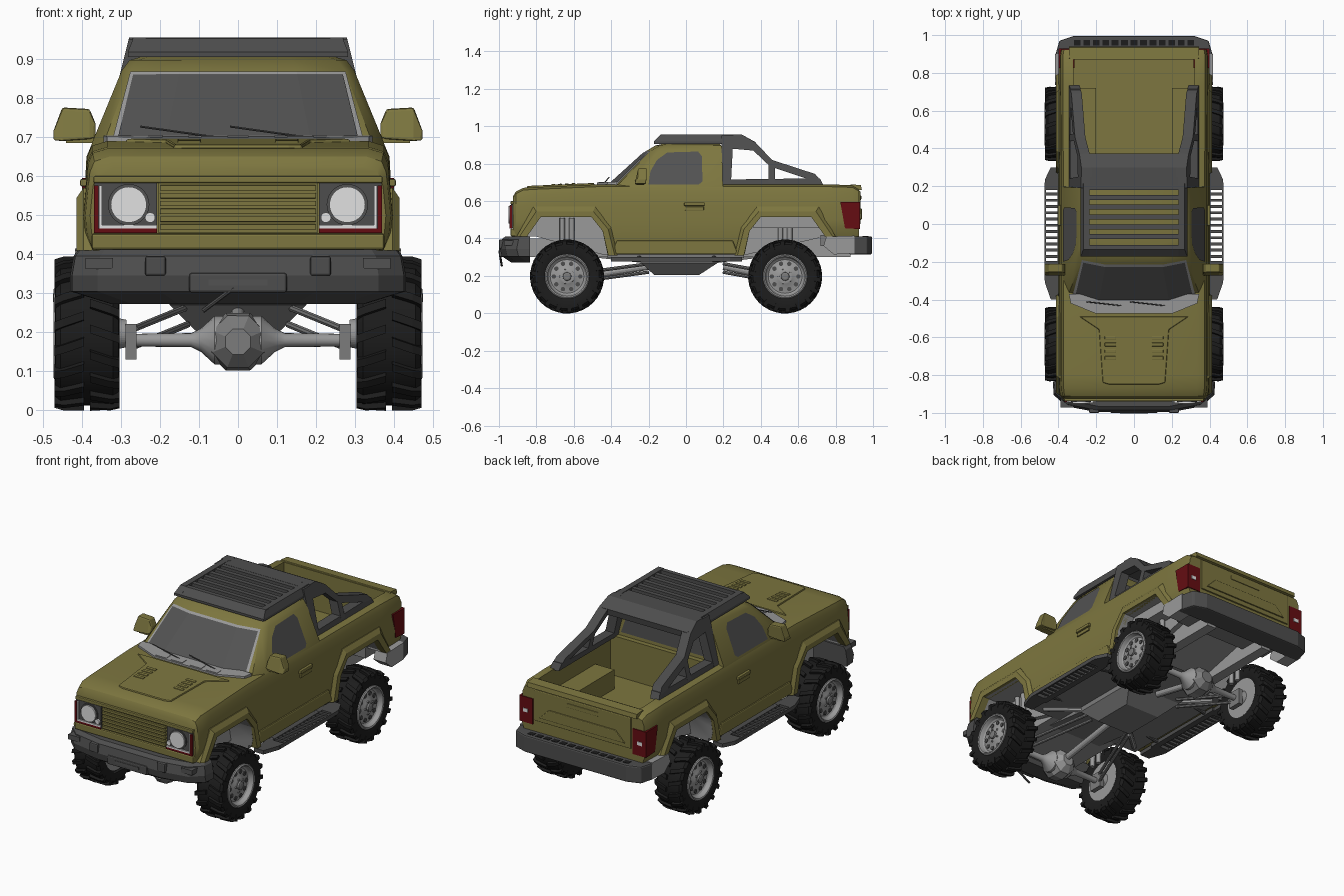
import bpy, bmesh, math
from mathutils import Vector

if bpy.data.objects.get("Cube"):
    bpy.data.objects.remove(bpy.data.objects["Cube"])

def material(name, *rgb):
    m = bpy.data.materials.new(name)
    m.use_nodes = True
    m.diffuse_color = (*rgb, 1)
    m.node_tree.nodes["Principled BSDF"].inputs["Base Color"].default_value = (*rgb, 1)
    return m

OLIVE = material("olive_paint", .205, .182, .05)
DARK = material("dark_grey_metal", .075, .075, .075)
GLASS = material("tinted_glass", .085, .085, .085)
LIGHT = material("light_grey", .32, .32, .32)
MID = material("mid_grey_metal", .20, .20, .20)
TIRE = material("black_rubber", .012, .012, .012)
RED = material("red_lens", .13, .004, .006)
WHITE = material("white_lamp", .75, .75, .75)

# ---- helpers ----
def mk(name, verts, faces, mat, mirror=False, smooth=False, bevel=0):
    verts = [tuple(v) for v in verts]
    if mirror:
        n = len(verts)
        faces = list(faces) + [[i + n for i in reversed(f)] for f in faces]
        verts += [(-x, y, z) for x, y, z in verts]
    me = bpy.data.meshes.new(name)
    me.from_pydata(verts, [], faces)
    bm = bmesh.new()
    bm.from_mesh(me)
    bmesh.ops.recalc_face_normals(bm, faces=bm.faces)
    bm.to_mesh(me)
    bm.free()
    me.materials.append(mat)
    ob = bpy.data.objects.new(name, me)
    bpy.context.scene.collection.objects.link(ob)
    if bevel:
        mod = ob.modifiers.new("bevel", "BEVEL")
        mod.width, mod.segments = bevel, 2
    if smooth:
        smooth_shade(ob)
    return ob

def activate(ob):
    bpy.ops.object.select_all(action="DESELECT")
    ob.select_set(True)
    bpy.context.view_layer.objects.active = ob

def smooth_shade(ob):
    activate(ob)
    bpy.ops.object.shade_smooth_by_angle(angle=math.radians(30))

def loft(name, rings, mat, caps=True, **kw):
    n = len(rings[0])
    faces = [[k * n + i, k * n + (i + 1) % n, (k + 1) * n + (i + 1) % n, (k + 1) * n + i]
             for k in range(len(rings) - 1) for i in range(n)]
    if caps:
        faces += [list(range(n))[::-1], [(len(rings) - 1) * n + i for i in range(n)]]
    return mk(name, [p for r in rings for p in r], faces, mat, **kw)

def prism(name, axis, pts, a, b, mat, **kw):
    put = {"x": lambda p, t: (t, *p), "y": lambda p, t: (p[0], t, p[1]), "z": lambda p, t: (*p, t)}[axis]
    return loft(name, [[put(p, t) for p in pts] for t in (a, b)], mat, **kw)

def box(name, x0, x1, y0, y1, z0, z1, mat, **kw):
    return prism(name, "z", [(x0, y0), (x1, y0), (x1, y1), (x0, y1)], z0, z1, mat, **kw)

def lathe(name, prof, y, z, mat, n=40, **kw):
    ang = [2 * math.pi * i / n for i in range(n)]
    return loft(name, [[(x, y + r * math.cos(a), z + r * math.sin(a)) for a in ang] for x, r in prof], mat, **kw)

def rod(name, p, q, r, mat, n=8, **kw):
    p, q = Vector(p), Vector(q)
    rot = (q - p).to_track_quat("Z", "Y")
    ring = [rot @ Vector((r * math.cos(a), r * math.sin(a), 0)) for a in (2 * math.pi * i / n for i in range(n))]
    return loft(name, [[c + v for v in ring] for c in (p, q)], mat, **kw)

AXLES = (("front", -.636, 1), ("rear", .53, -1))

# ---- body shell: lofted along its length, then arches and bed cut out ----
def section(y, w, bot, top):
    half = [(w * .96, bot), (w, bot + .045), (w * 1.01, .50), (w * .99, .575),
            (w * .98, top - .04), (w * .95, top - .012), (w * .85, top)]
    return [(x, y, z) for x, z in half] + [(-x, y, z) for x, z in reversed(half)]

body = loft("body_shell", [section(*s) for s in (
    (-.925, .375, .41, .625), (-.91, .387, .41, .65), (-.87, .392, .41, .671), (-.80, .394, .41, .675),
    (-.45, .394, .315, .69), (.33, .394, .315, .69), (.74, .396, .41, .69), (.89, .396, .41, .685),
    (.925, .39, .41, .665))], OLIVE)
arch = [(-.22, .2), (-.21, .42), (-.14, .515), (.13, .515), (.19, .44), (.22, .30), (.22, .2)]
cutters = [box("bed_cutter", -.32, .32, .225, .87, .465, .9, OLIVE)]
for side, yc, d in AXLES:
    cutters.append(prism(side + "_arch_cutter", "x", [(yc + d * y, z) for y, z in arch], .25, .6, OLIVE, mirror=True))
for c in cutters:
    c.hide_render = True
    mod = body.modifiers.new("cut", "BOOLEAN")
    mod.object, mod.operation, mod.solver = c, "DIFFERENCE", "EXACT"
    activate(body)
    bpy.ops.object.modifier_apply(modifier=mod.name)
for c in cutters:
    bpy.data.objects.remove(c)
# arch liners and floor pan are grey, judged by position and direction
body.data.materials.append(LIGHT)
for p in body.data.polygons:
    c = p.center
    lined = abs(c.x) < .37 and c.z < .53 and p.normal.z < .5 and abs(c.y) < .89
    p.material_index = 1 if lined else 0
smooth_shade(body)

# bed wheel wells, grey underneath
well = box("bed_wheel_well", .2, .335, .36, .72, .455, .575, OLIVE, mirror=True)
well.data.materials.append(LIGHT)
for p in well.data.polygons:
    p.material_index = int(p.normal.z < -.5 or p.normal.x * p.center.x > .2)

# fender flares
inner = [(-.215, .41), (-.14, .515), (.13, .515), (.19, .44), (.22, .31)]
outer = [(-.27, .41), (-.18, .57), (.15, .57), (.235, .46), (.27, .31)]
mid = [(-.255, .41), (-.165, .545), (.14, .545), (.22, .45), (.255, .31)]
for side, yc, d in AXLES:
    rings = [[(x, yc + d * y, z) for y, z in path + inner[::-1]] for x, path in ((.37, outer), (.396, outer), (.413, mid))]
    loft(side + "_fender_flare", rings, OLIVE, mirror=True)

# ---- cab ----
def cab_ring(z, w, yf, yr, c):
    half = [(w, yr), (w, yf + 2.3 * c), (w * .92, yf + c), (w * .5, yf + c * .2)]
    return [(x, y, z) for x, y in half] + [(-x, y, z) for x, y in reversed(half)]

LOW, HIGH = (.685, .374, -.425, .197, .06), (.87, .298, -.215, .192, .03)
loft("cab", [cab_ring(*s) for s in ((.65, .38, -.44, .2, .06), LOW, HIGH,
     (.897, .278, -.17, .188, .03), (.908, .24, -.12, .18, .03))], OLIVE, smooth=True)

def screen(name, rows, off, mat):
    verts = []
    for z, t in rows:
        f = (z - LOW[0]) / (HIGH[0] - LOW[0])
        _, w, yf, _, c = [a + (b - a) * f for a, b in zip(LOW, HIGH)]
        half = [(w * t, yf + c * (.2 + .8 * (t - .5) / .42)), (w * .5, yf + c * .2)]
        verts += [(x, y - off, z + off) for x, y in half] + [(-x, y - off, z + off) for x, y in half[::-1]]
    mk(name, verts, [(i, i + 1, i + 5, i + 4) for i in range(3)], mat)

screen("windshield_frame", ((.685, .865), (.866, .92)), .002, LIGHT)
screen("windshield_glass", ((.688, .83), (.856, .885)), .004, GLASS)
window = [(-.20, .69), (-.19, .76), (-.155, .82), (-.10, .86), (.065, .865), (.085, .84), (.088, .705), (.07, .69)]
mk("side_window", [(.378 - (z - .685) * .411, y, z) for y, z in window], [range(len(window))], GLASS, mirror=True)
prism("rear_window", "y", [(-.27, .71), (.27, .71), (.22, .85), (-.22, .85)], .19, .2, GLASS)
for x in (-.2, .03):
    rod("wiper", (x + .2, -.44, .692), (x - .05, -.412, .727), .003, DARK, 6)

# ---- hood ----
def on_hood(ob):
    for v in ob.data.vertices:
        v.co.z += .671 + (v.co.y + .87) * .0444

dome = [(.13, -.85), (.165, -.84), (.185, -.56), (.29, -.49)]
on_hood(prism("hood_dome", "z", dome + [(-x, y) for x, y in dome[::-1]], -.01, .009, OLIVE, bevel=.006))
cowl = [(.345, -.37), (.335, -.42), (.2, -.475)]
on_hood(prism("cowl_panel", "z", cowl + [(-x, y) for x, y in cowl[::-1]], -.01, .0105, LIGHT))
for k in range(4):
    y = -.72 + k * .036
    on_hood(box("hood_vent", .095, .155, y, y + .02, 0, .013, OLIVE, mirror=True, bevel=.003))
for x in (.06, .16):
    on_hood(box("cowl_vent", x - .035, x + .035, -.467, -.43, .008, .013, LIGHT, mirror=True))

# ---- front face ----
box("grille_backing", -.203, .203, -.93, -.9, .455, .582, OLIVE)
for k in range(6):
    z = .463 + k * .02
    box("grille_slat", -.2, .2, -.941, -.92, z, z + .014, OLIVE, bevel=.002)
box("grille_lower_bar", -.375, .375, -.938, -.9, .412, .453, OLIVE, bevel=.006)
box("headlight_brow", -.37, .37, -.938, -.9, .582, .6, OLIVE, bevel=.004)
box("headlight_panel", .207, .367, -.936, -.88, .456, .582, DARK, mirror=True)
for name, x0, x1, z0, z1, mat in (("trim", .207, .356, .466, .475, WHITE), ("trim", .348, .356, .475, .576, WHITE),
                                  ("marker", .207, .369, .4545, .466, RED), ("marker", .357, .369, .466, .576, RED)):
    box("headlight_" + name, x0, x1, -.943, -.93, z0, z1, mat, mirror=True)
for name, x, z, r, y, mat in (("headlight_bezel", .28, .527, .053, -.942, GLASS), ("headlight_lens", .28, .527, .046, -.95, WHITE),
                              ("small_lamp", .225, .494, .013, -.947, WHITE)):
    rod(name, (x, -.92, z), (x, y, z), r, mat, 28, mirror=True, smooth=True)

# ---- front bumper ----
plan = [(.20, -.985), (.36, -.955), (.425, -.895), (.43, -.835), (.30, -.835)]
def bumper_ring(z, s, dy):
    half = [(x * s, y + (dy if y < -.84 else 0)) for x, y in plan]
    return [(x, y, z) for x, y in half] + [(-x, y, z) for x, y in half[::-1]]
loft("front_bumper", [bumper_ring(*r) for r in ((.272, .75, .05), (.305, 1, 0), (.345, 1, -.01), (.395, .98, 0), (.412, .95, .02))], DARK)
box("winch_plate", -.125, .125, -1, -.94, .302, .352, DARK, bevel=.006)
box("winch_slot", -.075, .075, -1.002, -.99, .32, .335, GLASS)
rod("tow_hook", (-.09, -.985, .255), (-.01, -.995, .315), .006, DARK)
box("bumper_pod", .185, .238, -1, -.95, .345, .395, DARK, mirror=True, bevel=.006)
box("fog_lamp", .32, .39, -.972, -.92, .362, .39, GLASS, mirror=True)

# ---- rear: bumper, tailgate, lamps ----
plan = [(.32, .995), (.395, .97), (.415, .9), (.415, .87)]
prism("rear_bumper", "z", plan + [(-x, y) for x, y in plan[::-1]], .315, .412, DARK, bevel=.008)
prism("rear_bumper_corner", "x", [(.735, .36), (.75, .41), (.9, .415), (.9, .32), (.79, .315)], .34, .417, LIGHT, mirror=True)
for k in range(13):
    x = -.3 + k * .05
    box("bumper_step_slot", x - .018, x + .018, .945, .975, .41, .414, TIRE)
box("tailgate", -.305, .305, .91, .933, .475, .655, OLIVE, bevel=.006)
prism("tailgate_lip", "x", [(.87, .67), (.88, .69), (.935, .685), (.94, .66), (.91, .655)], -.345, .345, OLIVE)
prism("tailgate_emboss", "y", [(-.27, .5), (-.21, .56), (.21, .56), (.27, .5)], .92, .94, OLIVE, bevel=.004)
box("tailgate_handle", -.1, .1, .92, .937, .607, .63, OLIVE, bevel=.003)
prism("tail_light", "x", [(.825, .595), (.93, .595), (.93, .45), (.85, .455)], .315, .4, RED, mirror=True)
box("reverse_lamp", .345, .375, .925, .933, .51, .53, WHITE, mirror=True)

# ---- mirrors, door handles, rockers ----
loft("mirror_housing", [[(x, y, z) for y, z in ((-.275, z0), (-.215, z0), (-.21, z1), (-.255, z1))]
     for x, z0, z1 in ((.365, .70, .735), (.38, .695, .772), (.45, .69, .776), (.473, .692, .715))], OLIVE, mirror=True, bevel=.006)
box("mirror_arm", .34, .44, -.265, -.225, .685, .702, OLIVE, mirror=True)
box("door_handle", .38, .404, -.01, .10, .574, .593, OLIVE, mirror=True, bevel=.004)
box("handle_recess", .38, .4, -.005, .095, .55, .57, OLIVE, mirror=True, bevel=.003)
prism("rocker_panel", "x", [(-.40, .315), (-.37, .39), (.25, .39), (.28, .315)], .37, .402, OLIVE, mirror=True, bevel=.008)

# ---- roof rack and sport bar ----
loft("rack_side_rail", [[(x0, y, z), (x1, y, z), (x1, .3, z), (x0, .3, z)] for z, y, x0, x1 in
     ((.905, -.172, .235, .282), (.918, -.172, .235, .282), (.955, -.135, .235, .268))], DARK, mirror=True)
prism("rack_front_rail", "x", [(-.172, .905), (-.172, .918), (-.135, .953), (-.11, .953), (-.11, .905)], -.27, .27, DARK)
for k in range(6):
    y = -.08 + k * .052
    box("rack_slat", -.24, .24, y, y + .026, .925, .952, DARK)
prism("sport_bar_hoop", "x", [(.205, .953), (.30, .955), (.372, .915), (.365, .88), (.30, .91), (.205, .905)], -.27, .27, DARK)
for name, pts in (("front_post", [(.19, .69), (.24, .69), (.25, .88), (.30, .95), (.19, .95)]),
                  ("sloped_leg", [(.25, .955), (.30, .955), (.37, .915), (.46, .82), (.69, .745), (.72, .71),
                                  (.66, .715), (.45, .785), (.36, .87), (.25, .88)]),
                  ("base_rail", [(.19, .685), (.19, .715), (.715, .722), (.735, .685)]),
                  ("middle_post", [(.44, .7), (.475, .7), (.475, .80), (.44, .80)])):
    ob = prism("sport_bar_" + name, "x", pts, .29, .345, DARK, mirror=True)
    for v in ob.data.vertices:
        v.co.x -= math.copysign((v.co.z - .69) * .25, v.co.x)

# ---- side steps ----
prism("step_end", "z", [(.38, -.4), (.44, -.4), (.472, -.31), (.472, -.265), (.38, -.265)], .278, .3, DARK, mirror=True)
prism("step_end", "z", [(.38, .3), (.44, .3), (.472, .235), (.472, .18), (.38, .18)], .278, .3, DARK, mirror=True)
for x0, x1 in ((.37, .405), (.465, .474)):
    box("step_rail", x0, x1, -.30, .22, .278, .3, DARK, mirror=True)
for k in range(13):
    y = -.245 + k * .033
    box("step_rung", .4, .468, y, y + .015, .283, .298, DARK, mirror=True)
for y in (-.25, .15):
    rod("step_bracket", (.28, y, .31), (.4, y, .29), .012, DARK, mirror=True)

# ---- chassis ----
box("floor_pan", -.36, .36, -.42, .31, .297, .325, MID)
box("frame_rail", .16, .22, -.86, .88, .30, .40, LIGHT, mirror=True)
box("rear_floor", -.3, .3, .72, .9, .36, .42, MID)
box("front_subframe", -.17, .17, -.83, -.45, .30, .36, LIGHT)
rod("floor_brace", (.32, -.38, .295), (.12, -.2, .285), .014, LIGHT, mirror=True)
rod("floor_brace", (.32, .28, .295), (.12, .1, .285), .014, LIGHT, mirror=True)
loft("skid_plate", [[(-x, a, z), (x, a, z), (x, b, z), (-x, b, z)] for z, x, a, b in ((.205, .11, -.17, .07), (.27, .175, -.24, .17), (.30, .175, -.5, .42))], MID)
for side, y, d in AXLES:
    lathe(side + "_axle", [(-.28, .016), (-.12, .018), (-.095, .03), (-.06, .062), (.06, .062), (.095, .03), (.12, .018), (.28, .016)], y, .18, LIGHT, 16, smooth=True)
    for s, m in ((d, MID), (-d, LIGHT)):
        loft(side + "_differential", [[(r * math.cos(a), y - s * t, .176 + r * math.sin(a)) for a in (math.pi * k / 4 + .39 for k in range(8))]
             for t, r in ((0, .08), (.05, .072), (.085, .035))], m)
    box(side + "_hub_flange", .26, .288, y - .04, y + .04, .13, .222, MID, mirror=True)
    rod(side + "_drive_shaft", (0, y + d * .05, .19), (0, d * -.2, .25), .018, LIGHT, 12)
    for z in (.165, .21):
        rod(side + "_control_arm", (.265, y + d * .03, z), (.13, d * -.2, z + .055), .009, MID, mirror=True)
    for dy in (-.025, .025):
        rod(side + "_shock", (.262, y + dy, .275), (.268, y + dy, .51), .014, LIGHT, 12, mirror=True)

# ---- wheels ----
tire_prof = [(.35, .10), (.315, .112), (.304, .14), (.306, .172), (.32, .184), (.455, .184), (.467, .172), (.469, .14), (.46, .115), (.44, .108)]
rim_prof = [(.44, .118), (.468, .119), (.473, .113), (.47, .106), (.448, .098), (.442, .09), (.447, .05), (.454, .04), (.456, .03)]
for side, y, d in AXLES:
    lathe(side + "_tire", tire_prof, y, .197, TIRE, caps=False, mirror=True, smooth=True)
    lathe(side + "_rim", rim_prof, y, .197, LIGHT, mirror=True, smooth=True)
    lathe(side + "_rim_back", [(.313, .114), (.335, .1), (.34, .05), (.31, .04), (.285, .035)], y, .197, LIGHT, mirror=True)
    lathe(side + "_hub_cap", [(.45, .024), (.466, .022), (.469, .014)], y, .197, MID, 16, mirror=True)
    for k in range(10):
        a = 2 * math.pi * k / 10
        u, v = math.cos(a), math.sin(a)
        lathe(side + "_rim_hole", [(.43, .012), (.449, .012)], y + .071 * u, .197 + .071 * v, DARK, 10, mirror=True)
        if k % 2:
            lathe(side + "_lug_nut", [(.445, .006), (.461, .005)], y + .036 * u, .197 + .036 * v, LIGHT, 6, mirror=True)
    # slanted tread blocks, two staggered rows that wrap over the shoulders
    verts, faces = [], []
    for k in range(36):
        a, sgn = 2 * math.pi * k / 36, 1 if k % 2 else -1
        for x, skew, low, high in ((.008, -.012, .178, .197), (.06, .006, .178, .197), (.083, .014, .15, .19)):
            for t, r in ((-.011, low), (.011, low), (.011, high), (-.011, high)):
                t += skew
                verts.append((.387 + sgn * x, y + r * math.cos(a) - t * math.sin(a), .197 + r * math.sin(a) + t * math.cos(a)))
        b = k * 12
        faces += [[b + j * 4 + i, b + j * 4 + (i + 1) % 4, b + j * 4 + 4 + (i + 1) % 4, b + j * 4 + 4 + i] for j in (0, 1) for i in range(4)]
        faces += [[b, b + 1, b + 2, b + 3], [b + 8, b + 9, b + 10, b + 11]]
    mk(side + "_tire_tread", verts, faces, TIRE, mirror=True)
